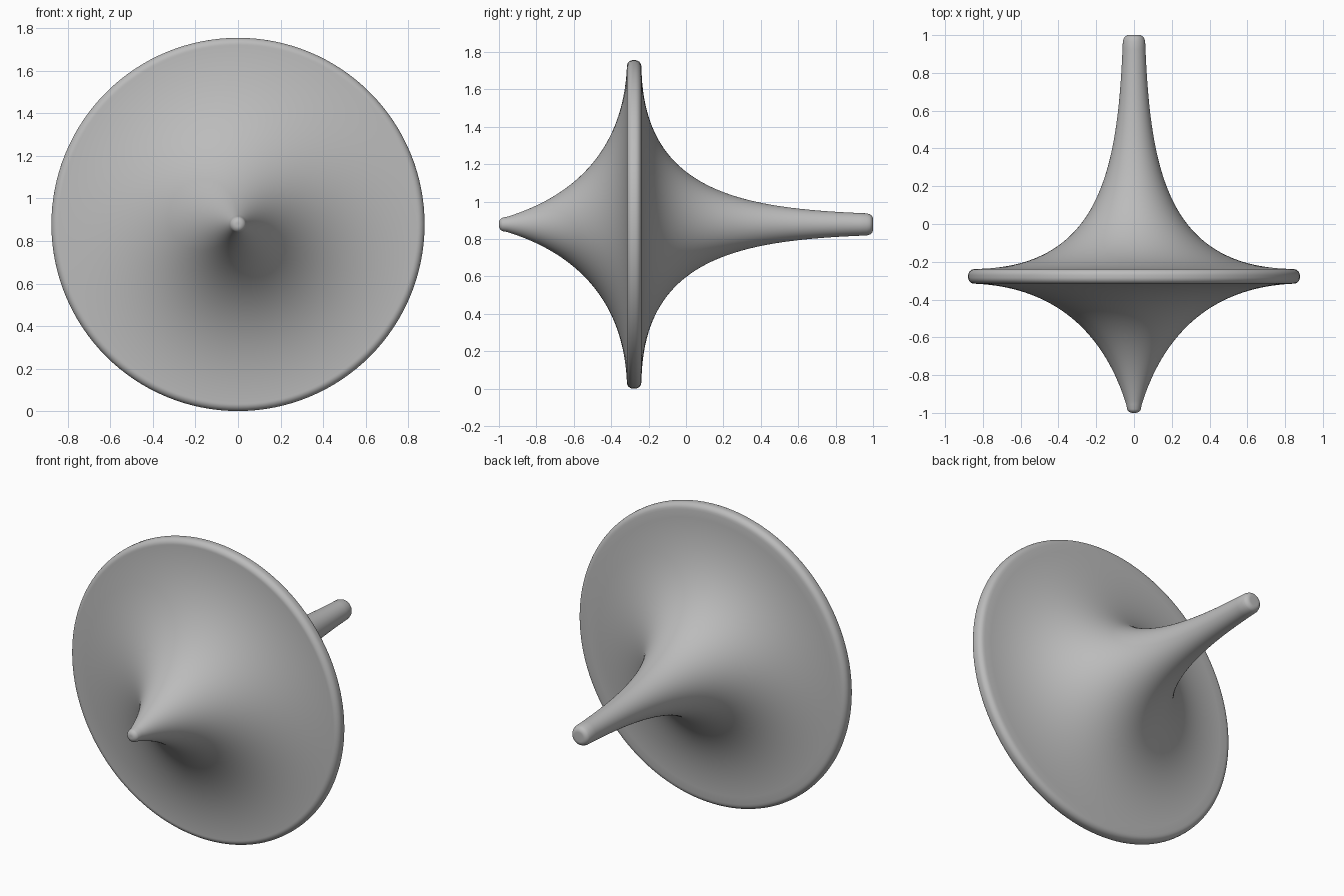
import bpy
import bmesh
import math
from mathutils import Vector
from mathutils.geometry import interpolate_bezier

cube = bpy.data.objects.get("Cube")
if cube:
    bpy.data.objects.remove(cube, do_unlink=True)

RIM = 0.878      # rim radius, also the height of the spin axis
SEGMENTS = 128


def bezier(p0, p1, p2, p3, count):
    pts = [Vector((r, y, 0)) for r, y in (p0, p1, p2, p3)]
    return [(p.x, p.y) for p in interpolate_bezier(*pts, count)]


def corner(r, y, radius, start, end, count=8):
    angles = [math.radians(start + (end - start) * i / count) for i in range(count + 1)]
    return [(r + radius * math.cos(a), y + radius * math.sin(a)) for a in angles]


# Profile as (radius, y), from the pointed front tip to the handle end
profile = [(0, -1)]
profile += corner(0.008, -0.97, 0.03, -90, -20)
profile += bezier((0.041, -0.955), (0.115, -0.72), (0.30, -0.34), (0.842, -0.316), 40)
profile += corner(RIM - 0.033, -0.283, 0.033, -85, 0)
profile += corner(RIM - 0.033, -0.272, 0.033, 0, 85)
profile += bezier((0.842, -0.238), (0.17, -0.23), (0.085, 0.30), (0.059, 0.968), 48)
profile += corner(0.027, 0.97, 0.03, 8, 90)
profile += [(0, 1)]

# Spin the profile about the y axis
bm = bmesh.new()
verts = [bm.verts.new((r, y, RIM)) for r, y in profile]
edges = [bm.edges.new(pair) for pair in zip(verts, verts[1:])]
bmesh.ops.spin(bm, geom=verts + edges, cent=(0, 0, RIM), axis=(0, 1, 0),
               angle=math.tau, steps=SEGMENTS, use_duplicate=False)
bmesh.ops.remove_doubles(bm, verts=bm.verts, dist=0.0002)
bmesh.ops.recalc_face_normals(bm, faces=bm.faces)
for face in bm.faces:
    face.smooth = True
mesh = bpy.data.meshes.new("spinning_top")
bm.to_mesh(mesh)
bm.free()

# One plain grey metal
grey = bpy.data.materials.new("plain_grey")
grey.use_nodes = True
colour = (0.5, 0.5, 0.5, 1)
grey.diffuse_color = colour
grey.node_tree.nodes["Principled BSDF"].inputs["Base Color"].default_value = colour
mesh.materials.append(grey)

top = bpy.data.objects.new("spinning_top", mesh)
bpy.context.collection.objects.link(top)
